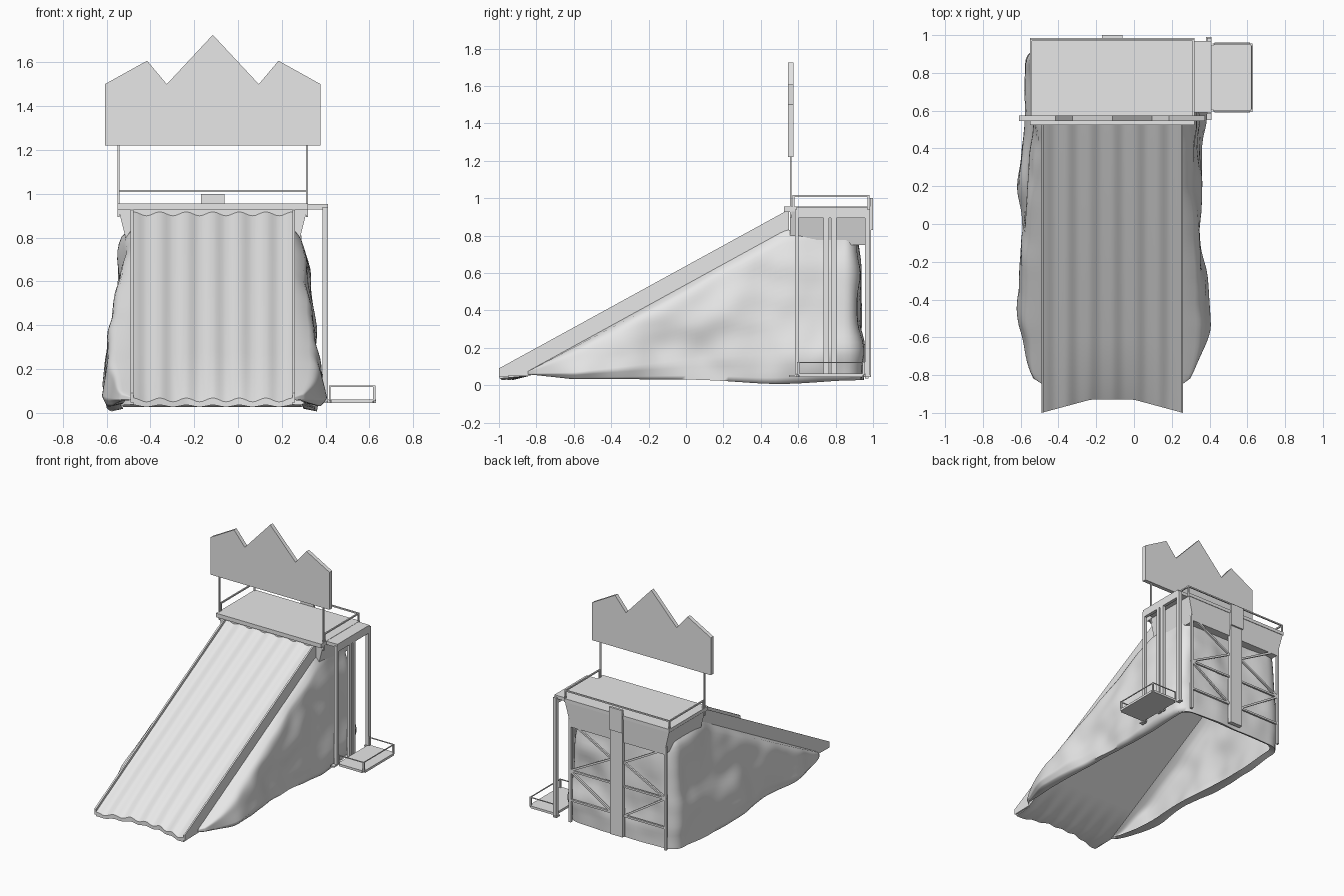
import bpy, bmesh, math
from mathutils import Vector, noise

if "Cube" in bpy.data.objects:
    bpy.data.objects.remove(bpy.data.objects["Cube"], do_unlink=True)

grey = bpy.data.materials.new("light_grey")
grey.use_nodes = True
grey.diffuse_color = (0.8, 0.8, 0.8, 1)
grey.node_tree.nodes["Principled BSDF"].inputs["Base Color"].default_value = (0.8, 0.8, 0.8, 1)

CX = -0.115          # centre line of slide and tower
HALF = 0.375         # half width of the slide


def finish(name, bm, smooth_angle=0):
    bmesh.ops.recalc_face_normals(bm, faces=bm.faces)
    mesh = bpy.data.meshes.new(name)
    bm.to_mesh(mesh)
    bm.free()
    mesh.materials.append(grey)
    ob = bpy.data.objects.new(name, mesh)
    bpy.context.collection.objects.link(ob)
    if smooth_angle:
        bpy.ops.object.select_all(action='DESELECT')
        ob.select_set(True)
        bpy.context.view_layer.objects.active = ob
        bpy.ops.object.shade_smooth_by_angle(angle=math.radians(smooth_angle))
    return ob


def add_box(bm, x0, x1, y0, y1, z0, z1):
    vs = bmesh.ops.create_cube(bm, size=1)["verts"]
    for v in vs:
        v.co = ((x0 + x1) / 2 + v.co.x * (x1 - x0),
                (y0 + y1) / 2 + v.co.y * (y1 - y0),
                (z0 + z1) / 2 + v.co.z * (z1 - z0))
    return vs


def box(name, *dims):
    bm = bmesh.new()
    add_box(bm, *dims)
    return finish(name, bm)


def bars(name, segments, t):
    """Square bars of thickness t between pairs of points."""
    bm = bmesh.new()
    for a, b in segments:
        a, b = Vector(a), Vector(b)
        d = b - a
        rot = d.to_track_quat('Z', 'Y')
        for v in bmesh.ops.create_cube(bm, size=1)["verts"]:
            v.co = (a + b) / 2 + rot @ Vector((v.co.x * t, v.co.y * t, v.co.z * (d.length + t)))
    return finish(name, bm)


def grid_faces(bm, rows, closed=False):
    for r0, r1 in zip(rows, rows[1:]):
        n = len(r0)
        for i in range(n if closed else n - 1):
            j = (i + 1) % n
            bm.faces.new((r0[i], r0[j], r1[j], r1[i]))


def slope(y):
    return 0.09 + (y + 1) * 0.548


# Slide: gently scalloped lanes between low side walls, notched flat lip
LANES, STEPS, WALL = 6, 8, 0.012
inner = HALF - WALL
top = [(-HALF, 0), (-inner, 0)]
for i in range(LANES * STEPS + 1):
    u = i / (LANES * STEPS)
    top.append((-inner + 2 * inner * u, -0.022 - 0.018 * math.sin(math.pi * u * LANES) ** 2))
top += [(inner, 0), (HALF, 0)]

bm = bmesh.new()
sections = []
for y, notch, sag in ((-1, 0.07, 0.038), (-0.835, 0, 0.018), (-0.6, 0, 0), (0.55, 0, 0)):
    upper, lower = [], []
    for x, dz in top:
        f = min(1, (HALF - abs(x)) / 0.26)
        yy = y + notch * f
        z = slope(yy) + dz - sag * f
        upper.append(bm.verts.new((CX + x, yy, z)))
        low = 0.047 + dz * 0.5 if notch else max(0.035, slope(y) - 0.13)
        lower.append(bm.verts.new((CX + x, yy, min(low, z - 0.012))))
    sections.append(upper + lower[::-1])
grid_faces(bm, sections, closed=True)
n = len(top)
for ring in (sections[0], sections[-1]):
    for i in range(n - 1):
        bm.faces.new((ring[i], ring[i + 1], ring[2 * n - 2 - i], ring[2 * n - 1 - i]))
finish("slide", bm, 40)

# Rock shell: wraps both sides and the back, open underneath
path = []
FRONT, BACK, R = -0.845, 0.895, 0.05
for i in range(61):
    path.append((HALF, FRONT + (BACK - R - FRONT) * i / 60, Vector((1, 0, 0))))
for i in range(1, 8):
    a = math.pi / 2 * i / 8
    nrm = Vector((math.cos(a), math.sin(a), 0))
    path.append((HALF - R + R * nrm.x, BACK - R + R * nrm.y, nrm))
for i in range(11):
    path.append(((HALF - R) * (1 - i / 10), BACK, Vector((0, 1, 0))))
path += [(-x, y, Vector((-nr.x, nr.y, 0))) for x, y, nr in reversed(path[:-1])]

bm = bmesh.new()
rows = []
ROWS = 24
for k in range(-1, ROWS + 1):
    v = max(k, 0) / ROWS
    row = []
    for x, y, nr in path:
        height = min(slope(y) - 0.1, 0.84 - 0.15 * max(0, 0.62 - y))
        base = 0.032 - 0.025 * math.exp(-((y - 0.5) / 0.3) ** 2) + 0.026 * max(0, min(1, (-0.6 - y) / 0.24))
        z = base + (height - base) * v
        taper = min(1, max(0, (y - FRONT) / 0.3)) ** 0.4
        d = 0.032 + 0.085 * (1 - z / 0.9) + 0.022 * math.exp(-((y + 0.35) / 0.2) ** 2)
        d *= 1 - 0.45 * nr.y ** 2
        p = Vector((x * 3 + 7, y * 2.8, z * 3.2))
        d = max(0.022, d + 0.04 * noise.noise(p) + 0.016 * noise.noise(p * 2.1))
        d *= taper * math.sqrt(max(0, 1 - v ** 12))
        d *= 0.78 + 0.22 * min(1, v * 6)
        if k < 0:
            d, z = d * 0.4, z + 0.012
        row.append(bm.verts.new((CX + x + nr.x * d, y + nr.y * d, z)))
    rows.append(row)
grid_faces(bm, rows)
finish("rock_shell", bm, 100)

# Tower top: deck, flared fascia and front beam
X0, X1, Y0, Y1 = -0.55, 0.32, 0.555, 0.985
DECK = 0.955
box("deck", X0, X1, Y0, Y1, 0.93, DECK)
bm = bmesh.new()
for v in add_box(bm, X0 + 0.004, X1 - 0.004, Y0, Y1 - 0.004, 0.75, 0.93):
    if v.co.z < 0.8:
        v.co.x += 0.045 if v.co.x < CX else -0.045
        v.co.y -= 0.006 if v.co.y > 0.8 else 0
finish("flared_fascia", bm)
box("front_beam", X0, X1, 0.525, Y0, 0.925, DECK)

# Guard rail on the deck
rail_z = 1.012
corners = [(X0 + 0.005, Y0 + 0.02), (X0 + 0.005, Y1 - 0.01), (X1 - 0.005, Y1 - 0.01), (X1 - 0.005, Y0 + 0.02)]
segs = [((*a, rail_z), (*b, rail_z)) for a, b in zip(corners, corners[1:])]
segs += [((*c, DECK), (*c, rail_z)) for c in corners]
bars("deck_railing", segs, 0.01)

# Rear posts, truss and central panel
PX, PY = 0.395, 0.967
segs = []
for s in (-1, 1):
    post, mid = CX + s * PX, CX + s * 0.05
    for zp, zm in ((0.79, 0.6), (0.42, 0.6), (0.42, 0.42), (0.42, 0.2), (0.2, 0.2)):
        segs.append(((post, PY, zp), (mid, PY, zm)))
bars("rear_truss", segs, 0.014)
bars("rear_posts", [((CX + s * PX, PY, 0.045), (CX + s * PX, PY, 0.8)) for s in (-1, 1)], 0.018)
box("rear_panel", CX - 0.052, CX + 0.052, 0.957, 0.988, 0.045, 0.9)
box("rear_panel_top", CX - 0.054, CX + 0.054, 0.983, 1.0, 0.83, 1.0)

# Mountain sign on two poles
outline = [(-0.608, 1.22), (0.377, 1.22), (0.377, 1.5), (0.185, 1.607), (0.095, 1.5),
           (CX, 1.725), (-0.325, 1.5), (-0.415, 1.607), (-0.608, 1.5)]
bm = bmesh.new()
face = bm.faces.new([bm.verts.new((x, 0.545, z)) for x, z in outline])
ext = bmesh.ops.extrude_face_region(bm, geom=[face])["geom"]
bmesh.ops.translate(bm, vec=(0, 0.03, 0), verts=[g for g in ext if isinstance(g, bmesh.types.BMVert)])
finish("mountain_sign", bm)
bars("sign_poles", [((x, 0.56, 0.9), (x, 0.56, 1.23)) for x in (-0.545, 0.315)], 0.01)

# Lift frame beside the tower
bm = bmesh.new()
add_box(bm, X1, 0.41, 0.59, 0.97, 0.928, 0.953)
for y0, y1 in ((0.583, 0.602), (0.735, 0.764), (0.776, 0.805), (0.957, 0.985)):
    add_box(bm, 0.386, 0.41, y0, y1, 0.05, 0.94)
add_box(bm, 0.386, 0.41, 0.59, 0.97, 0.895, 0.93)
for y in (0.55, 0.95):
    add_box(bm, 0.38, 0.41, y, y + 0.04, 0.045, 0.055)
finish("lift_frame", bm)

# Lift platform with rounded corners and a light rail
bm = bmesh.new()
add_box(bm, 0.41, 0.63, 0.59, 0.96, 0.045, 0.062)
upright = [e for e in bm.edges if abs(e.verts[0].co.z - e.verts[1].co.z) > 0.01]
bmesh.ops.bevel(bm, geom=upright, offset=0.015, segments=3, affect='EDGES')
finish("lift_platform", bm)
pts = [(0.418, 0.598), (0.622, 0.598), (0.622, 0.952), (0.418, 0.952)]
segs = [((*a, 0.122), (*b, 0.122)) for a, b in zip(pts, pts[1:])]
segs += [((*p, 0.06), (*p, 0.122)) for p in pts]
bars("lift_railing", segs, 0.006)
bars("lift_rail_posts", [((0.622, y, 0.06), (0.622, y, 0.118)) for y in (0.6, 0.95)], 0.012)
